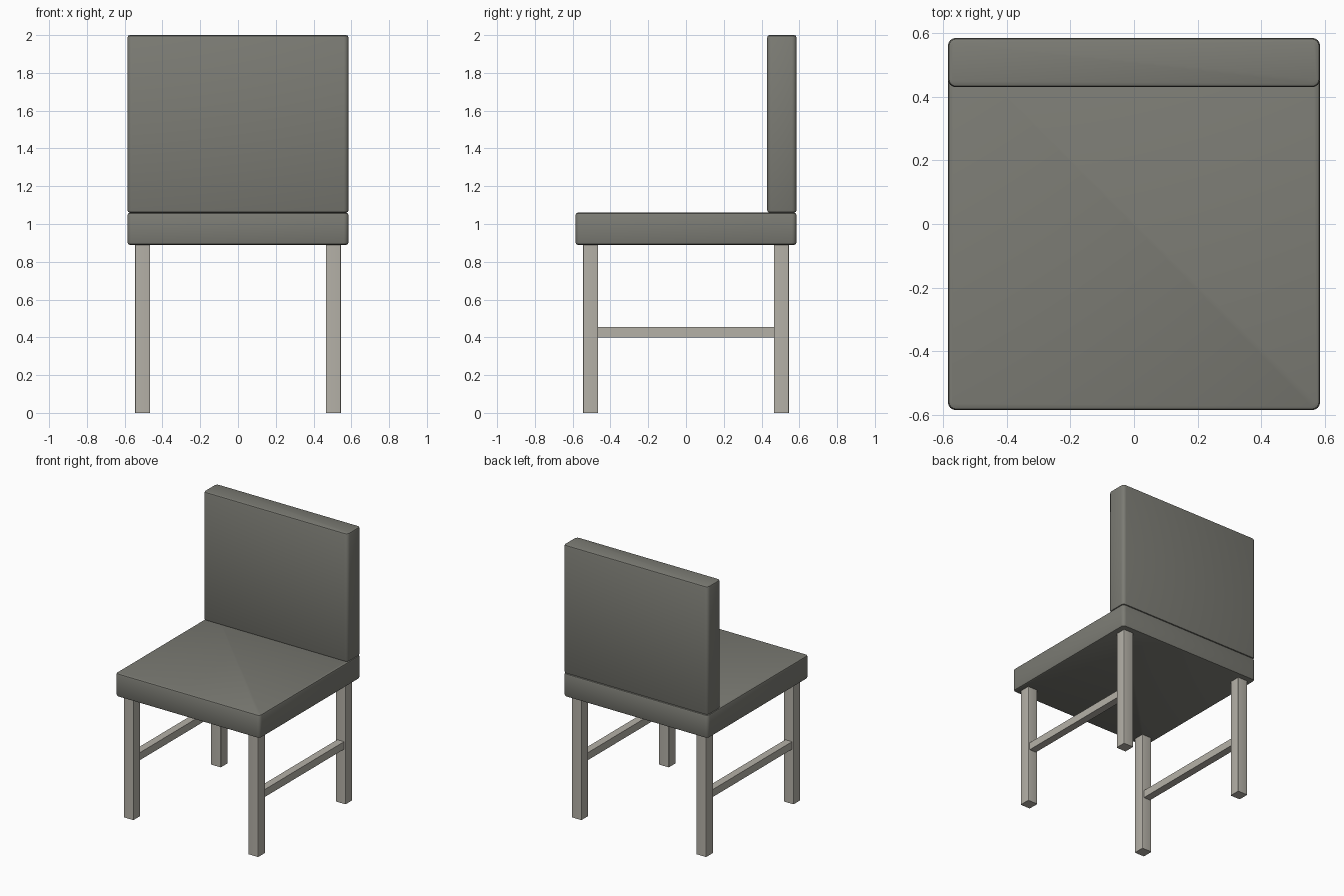
import bpy, bmesh
from mathutils import Vector

if "Cube" in bpy.data.objects:
    bpy.data.objects.remove(bpy.data.objects["Cube"])


def material(name, color):
    mat = bpy.data.materials.new(name)
    mat.diffuse_color = (*color, 1)
    mat.use_nodes = True
    mat.node_tree.nodes["Principled BSDF"].inputs["Base Color"].default_value = mat.diffuse_color
    return mat


fabric = material("dark_fabric", (0.20, 0.20, 0.175))
wood = material("pale_wood", (0.46, 0.44, 0.39))


def box(name, lo, hi, mat, corner=0.0, rim=0.0):
    """Box between two corners; corner rounds upright edges, rim softens top and bottom."""
    lo, hi = Vector(lo), Vector(hi)
    bm = bmesh.new()
    bmesh.ops.create_cube(bm, size=1)
    bmesh.ops.scale(bm, vec=hi - lo, verts=bm.verts)
    bmesh.ops.translate(bm, vec=(lo + hi) / 2, verts=bm.verts)
    if corner:
        upright = [e for e in bm.edges if abs(e.verts[0].co.z - e.verts[1].co.z) > 1e-4]
        bmesh.ops.bevel(bm, geom=upright, offset=corner, segments=4,
                        profile=0.5, affect='EDGES')
    if rim:
        flat = [e for e in bm.edges if abs(e.verts[0].co.z - e.verts[1].co.z) < 1e-4]
        bmesh.ops.bevel(bm, geom=flat, offset=rim, segments=2,
                        profile=0.5, affect='EDGES')
    mesh = bpy.data.meshes.new(name)
    bm.to_mesh(mesh)
    bm.free()
    mesh.materials.append(mat)
    obj = bpy.data.objects.new(name, mesh)
    bpy.context.collection.objects.link(obj)
    if corner:
        bpy.context.view_layer.objects.active = obj
        obj.select_set(True)
        bpy.ops.object.shade_smooth_by_angle()
        obj.select_set(False)
    return obj


# Padded seat and backrest
H = 0.585
box("seat", (-H, -H, 0.89), (H, H, 1.06), fabric, 0.025, 0.012)
box("backrest", (-H, 0.43, 1.06), (H, H, 2.0), fabric, 0.025, 0.012)

# Four square legs and two side stretchers
c, r, s = 0.505, 0.04, 0.0275
for side, x in (("left", -c), ("right", c)):
    for end, y in (("front", -c), ("back", c)):
        box(f"{end}_{side}_leg", (x - r, y - r, 0), (x + r, y + r, 0.89), wood, 0.005)
    box(f"{side}_stretcher", (x - s, -c + r, 0.40), (x + s, c - r, 0.455), wood)
